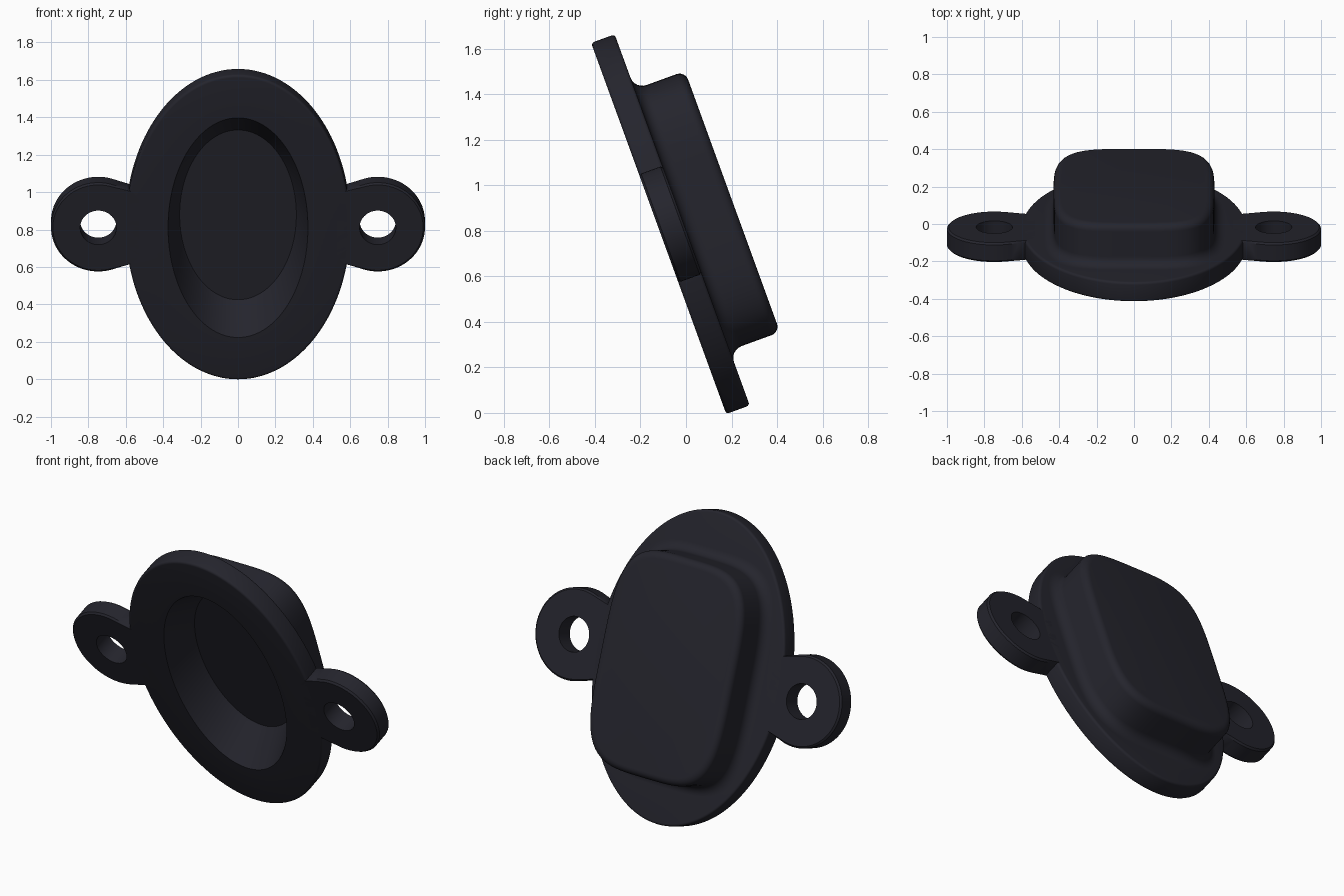
import bpy, bmesh
from math import sin, cos, pi, radians
from mathutils import Matrix

cube = bpy.data.objects.get("Cube")
if cube:
    bpy.data.objects.remove(cube, do_unlink=True)

mat = bpy.data.materials.new("dark charcoal")
colour = (0.018, 0.018, 0.026, 1)
mat.use_nodes = True
mat.diffuse_color = colour
mat.node_tree.nodes["Principled BSDF"].inputs["Base Color"].default_value = colour

SIDES = 128
THICK = 0.11
# Parts are modelled upright (y = depth), then leaned back as one
LEAN = Matrix.Translation((0, -0.12, 0.81)) @ Matrix.Rotation(radians(20), 4, 'X')


def finish(bm, name):
    bmesh.ops.recalc_face_normals(bm, faces=bm.faces)
    mesh = bpy.data.meshes.new(name)
    bm.to_mesh(mesh)
    bm.free()
    mesh.materials.append(mat)
    obj = bpy.data.objects.new(name, mesh)
    bpy.context.collection.objects.link(obj)
    obj.matrix_world = LEAN
    bpy.ops.object.select_all(action='DESELECT')
    obj.select_set(True)
    bpy.context.view_layer.objects.active = obj
    bpy.ops.object.shade_smooth_by_angle(angle=radians(32))


def outline(a, b, n):
    """Superellipse with half sizes a, b and exponent n."""
    for i in range(SIDES):
        t = 2 * pi * i / SIDES
        r = (abs(cos(t)) ** n + abs(sin(t)) ** n) ** (-1 / n)
        yield a * r * cos(t), b * r * sin(t)


def arc(a, b, n, depth, radius, start, end, steps=6):
    """Rings along a rounded edge; the arc centre sits at offset 0 from a, b."""
    for i in range(steps + 1):
        t = radians(start + (end - start) * i / steps)
        off = radius * cos(t)
        yield a + off, b + off, n, depth + radius * sin(t)


def bridge(bm, r1, r2):
    for i in range(len(r1)):
        j = (i + 1) % len(r1)
        bm.faces.new((r1[i], r1[j], r2[j], r2[i]))


# Oval flange, recessed cup and rounded housing as one continuous shell
EDGE, FILLET, ROUND = 0.014, 0.055, 0.04
shell = [(0.312, 0.483, 2, 0.20), (0.322, 0.495, 2, 0.185), (0.374, 0.625, 2, 0)]
shell += arc(0.6 - EDGE, 0.867 - EDGE, 2, EDGE, EDGE, -90, 0, 4)
shell += arc(0.6 - EDGE, 0.867 - EDGE, 2, THICK - EDGE, EDGE, 0, 90, 4)
shell += arc(0.43 + FILLET, 0.61 + FILLET, 4, THICK + FILLET, FILLET, 270, 180)
shell += arc(0.43 - ROUND, 0.61 - ROUND, 4, 0.345 - ROUND, ROUND, 0, 90)

bm = bmesh.new()
rings = [[bm.verts.new((x, d, z)) for x, z in outline(a, b, n)] for a, b, n, d in shell]
for r1, r2 in zip(rings, rings[1:]):
    bridge(bm, r1, r2)
bm.faces.new(rings[0])
bm.faces.new(rings[-1])
finish(bm, "flange_and_cup")


# Side ears: round tab with a tapered root and a through hole
def ear(name, side):
    centre, radius, hole, root, edge = 0.747, 0.253, 0.097, 0.53, 0.01
    steps = 64
    bm = bmesh.new()

    def ring(depth, r, tab):
        verts = []
        for i in range(steps):
            t = 2 * pi * (i + 0.5) / steps
            x, z = r * cos(t), r * sin(t)
            if tab and cos(t) < -sin(radians(15)):
                # Slide the inner arc out to the tapered root
                k = sin(t) / cos(radians(15))
                x = root - centre
                z = k * 0.195
                if abs(k) > 0.85:
                    f = (abs(k) - 0.85) / 0.15
                    x += f * (-r * sin(radians(15)) - x)
                    z = (0.195 + f * (r * cos(radians(15)) - 0.195)) * (1 if k > 0 else -1)
            verts.append(bm.verts.new((side * (centre + x), depth, z)))
        return verts

    loops = [ring(0, hole, False), ring(0, radius - edge, True),
             ring(edge, radius, True), ring(THICK - edge, radius, True),
             ring(THICK, radius - edge, True), ring(THICK, hole, False)]
    for r1, r2 in zip(loops, loops[1:] + loops[:1]):
        bridge(bm, r1, r2)
    finish(bm, name)


ear("left_ear", 1)
ear("right_ear", -1)
